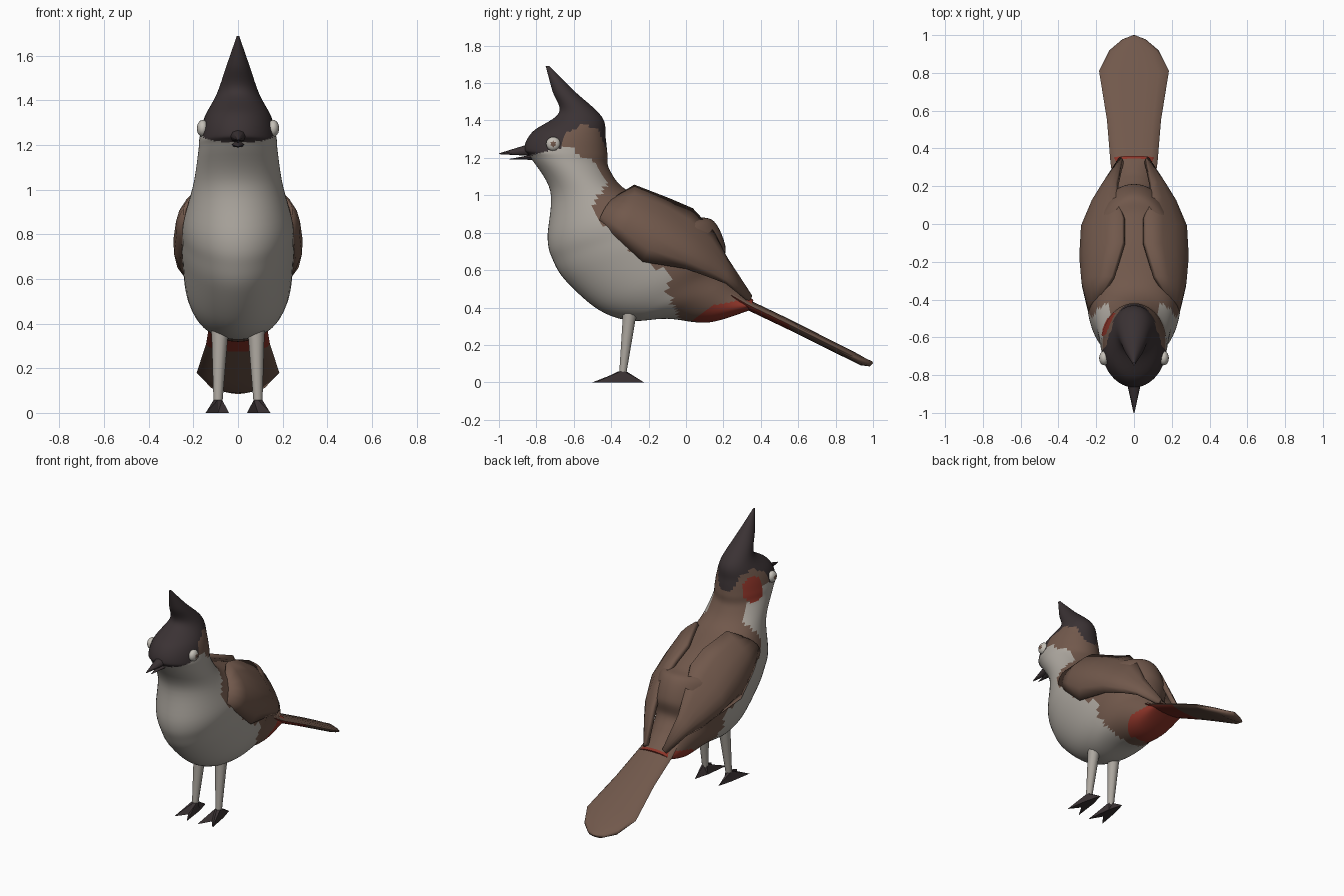
import bpy, bmesh, math
from mathutils import Vector

if "Cube" in bpy.data.objects:
    bpy.data.objects.remove(bpy.data.objects["Cube"])


def material(name, rgb):
    m = bpy.data.materials.new(name)
    m.diffuse_color = (*rgb, 1)
    m.use_nodes = True
    m.node_tree.nodes["Principled BSDF"].inputs["Base Color"].default_value = m.diffuse_color
    return m


BLACK = material("black_cap", (0.043, 0.032, 0.034))
WHITE = material("pale_grey", (0.42, 0.39, 0.35))
BROWN = material("brown_feathers", (0.165, 0.098, 0.071))
RED = material("red_patch", (0.27, 0.035, 0.022))
EYE = material("eye_white", (0.55, 0.52, 0.47))


def finish(name, bm, mats, rule=None, angle=50):
    bmesh.ops.recalc_face_normals(bm, faces=bm.faces)
    if rule:
        for f in bm.faces:
            f.material_index = rule(f.calc_center_median(), f.normal)
    me = bpy.data.meshes.new(name)
    bm.to_mesh(me)
    bm.free()
    for m in mats:
        me.materials.append(m)
    ob = bpy.data.objects.new(name, me)
    bpy.context.collection.objects.link(ob)
    bpy.ops.object.select_all(action='DESELECT')
    ob.select_set(True)
    bpy.context.view_layer.objects.active = ob
    bpy.ops.object.shade_smooth_by_angle(angle=math.radians(angle))
    return ob


def loft(rings, closed=True):
    bm = bmesh.new()
    rows = [[bm.verts.new(p) for p in r] for r in rings]
    n = len(rows[0])
    for a, b in zip(rows, rows[1:]):
        for i in range(n if closed else n - 1):
            j = (i + 1) % n
            bm.faces.new((a[i], a[j], b[j], b[i]))
    if closed:
        bm.faces.new(rows[0])
        bm.faces.new(rows[-1])
    return bm


def smooth_rows(rows, steps):
    """Catmull-Rom interpolation between rows of numbers."""
    out = []
    for i in range(len(rows) - 1):
        p0, p1, p2, p3 = (rows[max(0, min(len(rows) - 1, i + k))] for k in (-1, 0, 1, 2))
        for s in range(steps):
            t = s / steps
            out.append([b + 0.5 * t * (c - a + t * (2 * a - 5 * b + 4 * c - d + t * (3 * (b - c) + d - a)))
                        for a, b, c, d in zip(p0, p1, p2, p3)])
    return out + [list(rows[-1])]


def inside(poly, y, z):
    hit = False
    for (y1, z1), (y2, z2) in zip(poly, poly[1:] + poly[:1]):
        if (z1 > z) != (z2 > z) and y < y1 + (z - z1) / (z2 - z1) * (y2 - y1):
            hit = not hit
    return hit


# Body, head and crest: front y,z / back y,z / half width
BODY = [(-.75, 1.69, -.73, 1.69, .005), (-.715, 1.56, -.60, 1.56, .05),
        (-.68, 1.44, -.45, 1.42, .095), (-.82, 1.34, -.43, 1.31, .15),
        (-.865, 1.25, -.42, 1.22, .172), (-.83, 1.20, -.41, 1.14, .178),
        (-.725, 1.02, -.32, 1.03, .20), (-.74, .77, -.10, .95, .245),
        (-.71, .65, .05, .89, .25), (-.64, .54, .15, .86, .25),
        (-.47, .39, .21, .73, .235), (-.30, .33, .20, .62, .20),
        (-.10, .34, .25, .54, .165), (.12, .32, .30, .49, .13),
        (.34, .385, .36, .44, .11)]
CAP = [(-1, 1.21), (-.85, 1.21), (-.68, 1.25), (-.64, 1.33), (-.55, 1.38), (-.47, 1.35),
       (-.43, 1.25), (0, 1.24), (0, 2), (-1, 2)]
BIB = [(-1, 1.27), (-.68, 1.27), (-.60, 1.25), (-.57, 1.20), (-.51, 1.20), (-.42, 1.07),
       (-.50, .95), (-.50, .90), (-.45, .86), (-.20, .63), (-.07, .57), (-.10, .50),
       (-.07, .42), (-.02, .30), (-1, .2)]
VENT = [(.03, .30), (.07, .36), (.14, .41), (.36, .45), (.40, .30)]


def body_colour(c, n):
    if inside(CAP, c.y, c.z):
        return 0
    if c.x < -.06 and ((c.y + .53) / .065) ** 2 + ((c.z - 1.25) / .085) ** 2 < 1:
        return 3
    if inside(BIB, c.y, c.z):
        return 1
    return 3 if inside(VENT, c.y, c.z) else 2


rings = []
for fy, fz, by, bz, w in smooth_rows(BODY, 7):
    ring = []
    for k in range(56):
        a = 2 * math.pi * k / 56
        t = (1 - math.cos(a)) / 2
        ring.append((w * math.sin(a), fy + (by - fy) * t, fz + (bz - fz) * t))
    rings.append(ring)
finish("body", loft(rings), [BLACK, WHITE, BROWN, RED], body_colour)

# Tail: y, z, half width, half thickness
TAIL = [(.15, .52, .10, .04), (.33, .415, .125, .036), (.55, .31, .143, .036),
        (.81, .18, .185, .035), (.92, .125, .13, .034), (.975, .105, .065, .02),
        (.998, .107, .008, .005)]
rings = [[(w * math.cos(a), y - .4 * h * math.sin(a), z + h * math.sin(a))
          for a in (2 * math.pi * k / 16 for k in range(16))] for y, z, w, h in TAIL]
finish("tail", loft(rings), [BROWN, RED],
       lambda c, n: int(n.z < -.25 and c.y < .56), 60)

# Folded wings: upper, middle and lower edge points per station
WING = [((.17, -.38, .98), (.225, -.43, .93), (.225, -.46, .865)),
        ((.11, -.28, 1.045), (.25, -.29, .90), (.24, -.36, .77)),
        ((.055, -.10, .975), (.255, -.15, .83), (.245, -.23, .65)),
        ((.055, .03, .92), (.25, -.01, .75), (.225, 0, .615)),
        ((.09, .14, .80), (.20, .12, .67), (.19, .13, .565)),
        ((.09, .21, .66), (.15, .21, .59), (.14, .21, .535)),
        ((.06, .34, .46), (.07, .34, .45), (.07, .33, .44))]
for side, label in ((1, "right"), (-1, "left")):
    rings = []
    for station in WING:
        a, b, c = (Vector((p[0] * side, p[1], p[2])) for p in station)
        rings.append([a * (1 - t) * (1 - 2 * t) + b * 4 * t * (1 - t) + c * t * (2 * t - 1)
                      for t in (k / 6 for k in range(7))])
    wing = finish(label + "_wing", loft(rings, False), [BROWN], None, 60)
    mod = wing.modifiers.new("thickness", 'SOLIDIFY')
    mod.thickness = .03
    mod.offset = 0

# Beak halves: base centre, tip, half width, half height
for name, base, tip, w, h in (("upper_beak", (-.82, 1.245), (-1.0, 1.222), .042, .035),
                              ("lower_beak", (-.80, 1.205), (-.945, 1.193), .034, .016)):
    rings = [[(s * w * math.cos(a), y, z + s * h * math.sin(a))
              for a in (2 * math.pi * k / 8 for k in range(8))]
             for y, z, s in ((*base, 1), (*tip, .06))]
    finish(name, loft(rings), [BLACK], None, 60)

# Eyes, legs and feet, once per side
FOOT = [(0, .12), (.028, .02), (.055, -.14), (0, -.07), (-.05, -.155), (-.028, .02)]
for side, label in ((1, "right"), (-1, "left")):
    bm = bmesh.new()
    bmesh.ops.create_icosphere(bm, subdivisions=3, radius=.038)
    bmesh.ops.scale(bm, vec=(.7, 1, 1), verts=bm.verts)
    bmesh.ops.translate(bm, vec=(side * .158, -.71, 1.275), verts=bm.verts)
    finish(label + "_eye", bm, [EYE, BROWN],
           lambda c, n: int((c.y + .71) ** 2 + (c.z - 1.275) ** 2 < .0002))

    rings = [[(side * x + r * math.cos(a), y + r * math.sin(a), z)
              for a in (2 * math.pi * k / 10 for k in range(10))]
             for x, y, z, r in ((.078, -.295, .40, .045), (.082, -.305, .33, .036),
                                (.09, -.34, .03, .019))]
    finish(label + "_leg", loft(rings), [WHITE])

    bm = bmesh.new()
    sole = [bm.verts.new((side * (.09 + x), -.345 + y, 0)) for x, y in FOOT]
    ankle = [bm.verts.new((side * .09 + .022 * math.sin(a), -.34 + .022 * math.cos(a), .058))
             for a in (side * 2 * math.pi * k / 6 for k in range(6))]
    bm.faces.new(sole)
    bm.faces.new(ankle)
    for i in range(6):
        j = (i + 1) % 6
        bm.faces.new((sole[i], sole[j], ankle[j]))
        bm.faces.new((sole[i], ankle[j], ankle[i]))
    finish(label + "_foot", bm, [BLACK], None, 20)
